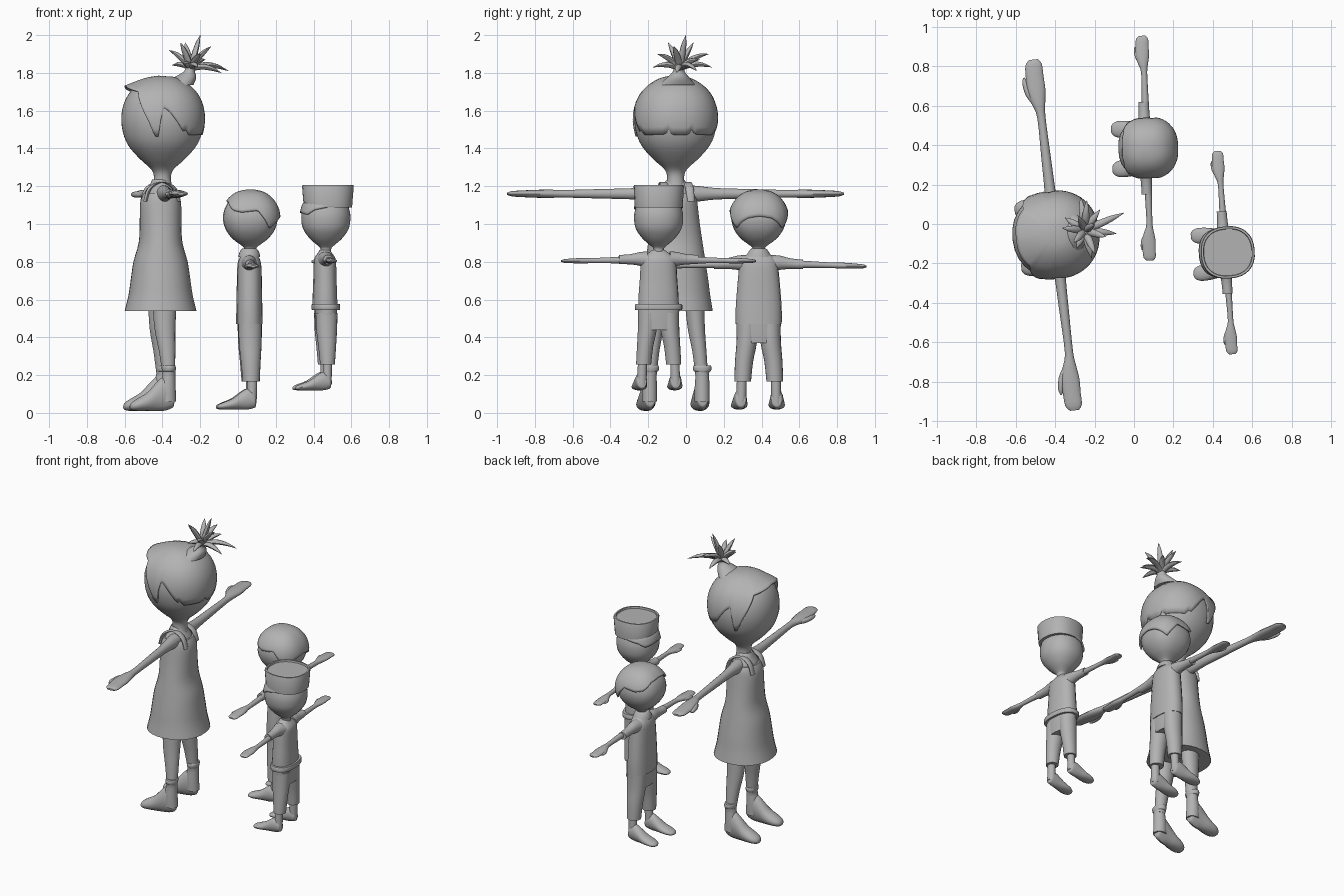
import bpy, bmesh, math
from mathutils import Vector, Matrix

X, Y, Z = Vector((1, 0, 0)), Vector((0, 1, 0)), Vector((0, 0, 1))
grey = bpy.data.materials.new("plain grey")
grey.diffuse_color = (0.45, 0.45, 0.45, 1)
place = Matrix()          # transform of the figure being built


def make(name, bm, angle=45):
    bmesh.ops.recalc_face_normals(bm, faces=bm.faces)
    me = bpy.data.meshes.new(name)
    bm.to_mesh(me)
    bm.free()
    me.shade_smooth()
    me.set_sharp_from_angle(angle=math.radians(angle))
    me.materials.append(grey)
    ob = bpy.data.objects.new(name, me)
    ob.matrix_world = place
    bpy.context.collection.objects.link(ob)
    return ob


def smooth(rows, k=3):
    """Catmull-Rom resampling of rows of numbers."""
    out = []
    for i in range(len(rows) - 1):
        p = [rows[max(0, min(len(rows) - 1, i + j))] for j in (-1, 0, 1, 2)]
        for s in range(k):
            t = s / k
            out.append(tuple(0.5 * (2 * b + (c - a) * t + (2 * a - 5 * b + 4 * c - d) * t * t
                       + (3 * b - a - 3 * c + d) * t ** 3) for a, b, c, d in zip(*p)))
    return out + [tuple(rows[-1])]


def plan(t, p):
    """Unit superellipse point."""
    c, s = math.cos(t), math.sin(t)
    return (math.copysign(abs(c) ** (2 / p), c), math.copysign(abs(s) ** (2 / p), s))


def loft(name, rings, u=X, v=Y, n=20, p=2, k=3):
    """Skin rings (x, y, z, half width along u, half width along v)."""
    bm, loops = bmesh.new(), []
    for x, y, z, a, b in (smooth(rings, k) if k > 1 else rings):
        a, b = max(a, 0.0008), max(b, 0.0008)
        pts = [plan(2 * math.pi * i / n, p) for i in range(n)]
        loops.append([bm.verts.new(Vector((x, y, z)) + u * a * c + v * b * s) for c, s in pts])
    for l, m in zip(loops, loops[1:]):
        for i in range(n):
            bm.faces.new((l[i], l[(i + 1) % n], m[(i + 1) % n], m[i]))
    bm.faces.new(loops[0])
    bm.faces.new(loops[-1])
    return make(name, bm)


def upright(name, rows, x=0, **kw):
    return loft(name, [(x, 0, z, a, b) for z, a, b in rows], **kw)


def lookup(table, t):
    table = sorted(table)
    for (a, va), (b, vb) in zip(table, table[1:]):
        if a <= t <= b:
            return va + (vb - va) * (t - a) / (b - a)
    return table[0][1] if t < table[0][0] else table[-1][1]


def head(profile, p):
    upright("head", [(z, r, r) for z, r in profile], n=28, p=p)


def hair(profile, p, hem, fringe=0.0, off=0.007, n=96, m=12):
    """Cap following the head down to a hem height given by angle from the face."""
    prof, top = smooth(profile), profile[-1][0]
    bm, rows = bmesh.new(), []
    for j in range(1, m + 1):
        t, row = j / m, []
        for i in range(n):
            phi = 2 * math.pi * i / n
            deg = math.degrees(min(phi, 2 * math.pi - phi))
            zb = lookup(hem, deg)
            z = top - (top - zb) * t ** 1.6
            lift = fringe * max(0, math.cos(phi)) ** 1.5 * t * t
            r = lookup(prof, z) + off + lift
            c, s = plan(phi, p)
            row.append(bm.verts.new((-r * c, r * s, z + off * (1 - t) + lift * 0.8)))
        rows.append(row)
    bm.faces.new(rows[0])
    for l, q in zip(rows, rows[1:]):
        for i in range(n):
            bm.faces.new((l[i], l[(i + 1) % n], q[(i + 1) % n], q[i]))
    ob = make("hair", bm, 60)
    mod = ob.modifiers.new("thickness", "SOLIDIFY")
    mod.thickness, mod.offset = 0.01, -1


def arms(s, z, drop=0.0, fat=1.0):
    """Both arms with mitten hands and thumbs; s scales the reach."""
    rows = [(.07, 0, .042, .045), (.13, 0, .036, .04), (.22, 0, .028, .03), (.4, 0, .024, .025),
            (.6, 0, .021, .02), (.67, -.006, .034, .022), (.74, -.01, .047, .021),
            (.81, -.01, .045, .018), (.87, -.008, .042, .014), (.896, -.006, .022, .006)]
    thumb = [(.66, -.02, .012), (.72, -.05, .016), (.78, -.063, .013), (.81, -.064, .004)]
    for side in (-1, 1):
        loft("arm", [(x * s, side * l * s, z - drop * l / .9, a * s * fat, b * s * fat)
                     for l, x, a, b in rows], X, Z, 16)
        loft("thumb", [(x * s, side * l * s, z - drop * l / .9 - .004, r * s, r * s)
                       for l, x, r in thumb], X, Z, 10)


def feet(spread, base, length, tall, heel):
    rows = [(0, .3, .018, .12), (.03, .42, .03, .32), (.2, .48, .036, .46), (.38, .4, .04, .39),
            (.6, .26, .046, .25), (.82, .18, .045, .17), (.95, .14, .032, .11), (1, .12, .015, .05)]
    for side in (-1, 1):
        loft("foot", [(heel - f * length, side * (spread + .006 * f), base + zc * tall,
                       a * length / .22, b * tall) for f, zc, a, b in rows], Y, Z, 16)


def pair(name, rows, **kw):
    for side in (-1, 1):
        loft(name, [(x, side * y, z, a, b) for x, y, z, a, b in rows], **kw)


def figure(x, y, turn):
    global place
    place = Matrix.Translation((x, y, 0)) @ Matrix.Rotation(turn, 4, "Z")


# ---- tall girl in a dress ----
figure(-.40, -.055, .117)
prof = [(1.2, .05), (1.25, .045), (1.29, .06), (1.34, .115), (1.4, .17), (1.46, .202), (1.54, .218),
        (1.62, .21), (1.69, .178), (1.74, .125), (1.77, .065), (1.78, 0)]
head(prof, 2.15)
hair(prof, 2.15, [(0, 1.71), (45, 1.69), (66, 1.54), (74, 1.46), (79, 1.46), (85, 1.62), (92, 1.6),
                  (112, 1.49), (118, 1.5), (122, 1.47), (160, 1.475), (165, 1.5), (170, 1.47), (180, 1.47)],
     fringe=.03)
upright("torso", [(1.0, .09, .1), (1.1, .09, .11), (1.16, .08, .1), (1.2, .06, .075), (1.235, .045, .045)], x=-.01)
upright("dress", [(.54, .19, .198), (.62, .17, .185), (.7, .158, .175), (.8, .143, .16), (.9, .115, .145),
                  (1.0, .11, .13), (1.1, .109, .118), (1.14, .1, .112), (1.165, .088, .1)], x=-.01, n=28, p=2.2)
pair("strap", [(-.1, .07, 1.12, .01, .022), (-.075, .068, 1.19, .012, .022), (-.01, .062, 1.222, .014, .022),
               (.055, .068, 1.19, .012, .022), (.08, .07, 1.12, .01, .022)], u=X, v=Y, n=12)
arms(1, 1.16)
pair("leg", [(0, .1, .6, .065, .052), (0, .11, .45, .056, .046), (.01, .125, .33, .044, .038),
             (.018, .137, .2, .033, .034)])
pair("boot_shaft", [(.012, .14, .06, .045, .04), (.012, .14, .13, .042, .04), (.018, .14, .21, .034, .036),
                    (.018, .14, .222, .036, .046), (.018, .14, .24, .037, .05), (.018, .14, .25, .034, .046)])
feet(.14, .008, .235, .2, .045)
# ponytail stalk and spikes
loft("ponytail_stalk", [(.08, 0, 1.735, .085, .1), (.12, 0, 1.775, .06, .06), (.145, 0, 1.81, .028, .03),
                        (.155, 0, 1.845, .03, .032), (.16, 0, 1.865, .01, .01)])
root = Vector((.152, .005, 1.82))
tips = [(.205, .03, 2.0), (.255, -.04, 1.94), (.36, .07, 1.81), (.31, -.03, 1.8), (.04, .03, 1.92),
        (.09, -.05, 1.96), (.13, .08, 1.96), (.18, .155, 1.9), (.15, .175, 1.83), (.19, -.12, 1.9),
        (.17, -.14, 1.83), (.06, .08, 1.84), (.1, -.08, 1.85), (.24, .1, 1.87)]
for tip in tips:
    d = Vector(tip) - root
    u = d.cross(Z).normalized()
    v = u.cross(d).normalized()
    flat = math.hypot(d.x, d.y)
    path = [(t, w, h) for t, w, h in ((0, .016, 0), (.35, .019, .12), (.7, .014, .1), (1, .001, 0))]
    loft("hair_spike", [(*(root + d * t + Z * flat * h), w, w * .8) for t, w, h in path], u, v, 8)

# ---- boy with short hair ----
figure(.065, .385, .035)
prof = [(.82, .033), (.865, .03), (.885, .045), (.92, .092), (.97, .13), (1.03, .145), (1.09, .132),
        (1.135, .098), (1.16, .056), (1.17, 0)]
head(prof, 2.4)
hair(prof, 2.4, [(0, 1.12), (30, 1.11), (55, 1.07), (75, 1.06), (100, 1.07), (115, 1.02), (128, .98),
                 (145, 1.01), (160, 1.03), (180, 1.04)], off=.005)
upright("shirt", [(.47, .07, .122), (.55, .069, .122), (.65, .067, .115), (.75, .065, .106),
                  (.8, .06, .1), (.832, .045, .072), (.85, .03, .04)], x=-.005, p=2.3)
upright("collar", [(.825, .058, .07), (.85, .052, .055), (.868, .04, .042), (.87, .03, .03)], x=-.005)
upright("hips", [(.37, .056, .1), (.42, .06, .115), (.5, .063, .117)], x=-.003, p=2.4)
pair("sleeve", [(-.008, .06, .79, .045, .045), (-.008, .11, .795, .036, .038), (-.008, .17, .79, .028, .028),
                (-.008, .235, .786, .027, .025)], u=X, v=Z)
arms(.637, .795, .02, 1.15)
pair("trouser_leg", [(-.003, .06, .47, .062, .056), (-.002, .064, .37, .06, .054), (0, .078, .27, .052, .048),
                     (.002, .085, .165, .045, .044)])
pair("ankle", [(.008, .09, .2, .026, .026), (.005, .092, .1, .027, .026), (.002, .094, .05, .028, .028)])
feet(.095, .016, .205, .12, .027)

# ---- boy with a flat hat ----
figure(.465, -.145, .073)
prof = [(.81, .03), (.865, .028), (.885, .042), (.92, .083), (.97, .119), (1.02, .13), (1.07, .126),
        (1.12, .1), (1.16, 0)]
head(prof, 2.2)
hair(prof, 2.2, [(0, 1.065), (40, 1.05), (60, 1.075), (90, 1.09), (180, 1.09)], off=.009)
upright("hat", [(1.088, .128, .127), (1.2, .137, .133), (1.206, .134, .13), (1.206, .124, .12),
                (1.195, .122, .118)], x=.011, n=32, p=2.35, k=1)
upright("shirt", [(.55, .067, .108), (.62, .065, .106), (.7, .062, .1), (.78, .06, .095), (.82, .055, .088),
                  (.85, .035, .05), (.862, .028, .034)], x=-.005, p=2.3)
upright("belt", [(.545, .073, .124), (.55, .075, .126), (.57, .075, .126), (.576, .073, .122)], k=1, p=2.4, n=28)
upright("hips", [(.44, .055, .09), (.5, .058, .107), (.56, .06, .11)], p=2.4)
pair("sleeve", [(-.005, .06, .81, .045, .045), (-.005, .1, .815, .034, .036), (-.005, .15, .813, .027, .027),
                (-.005, .21, .812, .025, .024)], u=X, v=Z)
arms(.577, .812, .008, 1.15)
pair("trouser_leg", [(0, .056, .53, .058, .052), (0, .06, .44, .055, .05), (.002, .072, .35, .047, .043),
                     (.003, .08, .255, .039, .04)])
pair("ankle", [(.003, .085, .29, .024, .024), (.001, .088, .2, .024, .025), (0, .09, .15, .025, .026)])
feet(.09, .118, .19, .105, .02)
